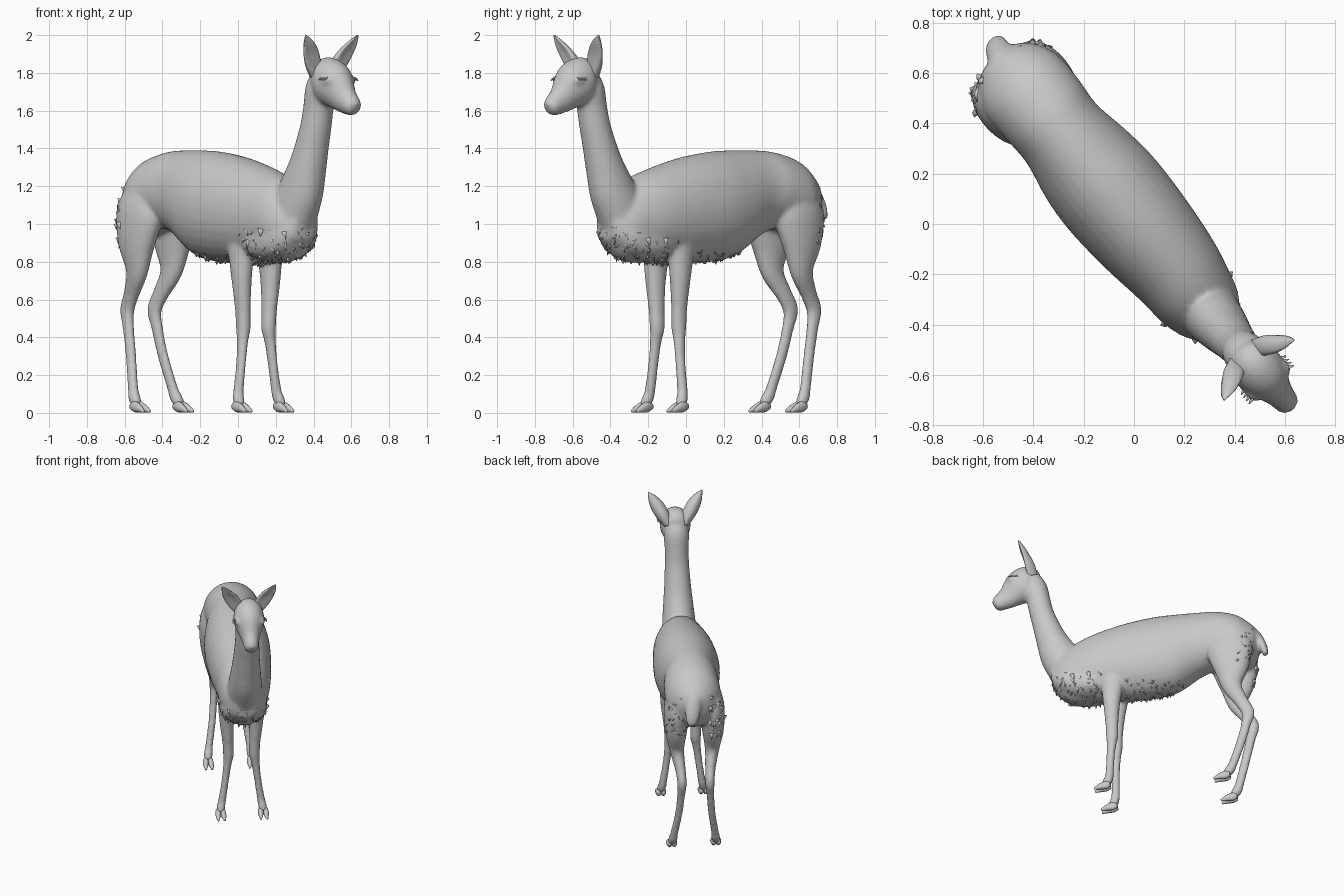
import bpy, bmesh, math, random
from mathutils import Vector, Matrix

random.seed(4)
if "Cube" in bpy.data.objects:
    bpy.data.objects.remove(bpy.data.objects["Cube"], do_unlink=True)

HEADING = 0.708      # the animal stands diagonally
LEG_SHIFT = 0.01     # legs sit slightly off the spine line

wool = bpy.data.materials.new("plain grey")
wool.use_nodes = True
GREY = (0.58, 0.58, 0.58, 1)
wool.diffuse_color = GREY
wool.node_tree.nodes["Principled BSDF"].inputs["Base Color"].default_value = GREY


def spline(a, b, c, d, t):
    """Smooth interpolation between section b and section c."""
    return [0.5 * (2 * q + (r - p) * t + (2 * p - 5 * q + 4 * r - s) * t * t
                   + (3 * q - p - 3 * r + s) * t ** 3) for p, q, r, s in zip(a, b, c, d)]


def loft(bm, sections, sides=20, steps=5, cup=0, upright=False, power=1):
    """Tube through (forward, left, height, half width, half depth) sections."""
    n = len(sections)
    path = []
    for i in range(n - 1):
        four = [sections[min(max(i + k, 0), n - 1)] for k in (-1, 0, 1, 2)]
        path += [spline(*four, j / steps) for j in range(steps)]
    path.append(sections[-1])
    centres = [Vector((p[1], -p[0], p[2])) for p in path]
    rings = []
    for i, p in enumerate(path):
        along = (centres[min(i + 1, len(path) - 1)] - centres[max(i - 1, 0)]).normalized()
        if upright:
            along = Vector((0, -1, 0))
        side = Vector((1, 0, 0))
        side = (side - along * side.dot(along)).normalized()
        up = along.cross(side)
        ring = []
        for k in range(sides):
            a = math.tau * k / sides
            c, s = (math.copysign(abs(f) ** power, f) for f in (math.cos(a), math.sin(a)))
            ring.append(bm.verts.new(centres[i] + side * p[3] * c + up * (p[4] * s - cup * p[3] * c * c)))
        rings.append(ring)
    for lower, upper in zip(rings, rings[1:]):
        for k in range(sides):
            m = (k + 1) % sides
            bm.faces.new((lower[k], lower[m], upper[m], upper[k]))
    bm.faces.new(rings[0][::-1])
    bm.faces.new(rings[-1])


def finish(name, bm):
    """Turn a bmesh into a smooth, turned object."""
    bmesh.ops.recalc_face_normals(bm, faces=bm.faces)
    mesh = bpy.data.meshes.new(name)
    bm.to_mesh(mesh)
    bm.free()
    obj = bpy.data.objects.new(name, mesh)
    bpy.context.scene.collection.objects.link(obj)
    mesh.materials.append(wool)
    mesh.polygons.foreach_set("use_smooth", [True] * len(mesh.polygons))
    obj.rotation_euler.z = HEADING
    return obj


def mirrored(sections, side, shift=0.0):
    return [(u, v * side + shift, z, w, d) for u, v, z, w, d in sections]


body = bmesh.new()
# Torso
loft(body, [(-.86, .02, 1.14, .07, .08), (-.82, .02, 1.12, .13, .145),
            (-.72, .02, 1.14, .185, .20), (-.58, .02, 1.175, .187, .205),
            (-.46, .015, 1.16, .182, .23), (-.3, .01, 1.11, .21, .28),
            (-.15, .01, 1.09, .222, .292), (.05, .01, 1.07, .212, .28),
            (.25, .01, 1.045, .188, .25), (.38, 0, 1.02, .168, .225),
            (.48, 0, 1.0, .135, .175), (.56, 0, 1.01, .07, .09)], sides=32, upright=True)
# Hanging chest wool
loft(body, [(.17, .005, .95, .15, .12), (.27, .005, .93, .165, .13), (.38, 0, .925, .16, .12),
            (.47, 0, .945, .14, .105), (.55, 0, .99, .085, .08)], upright=True, power=.75)
# Neck
loft(body, [(.40, 0, .92, .12, .13), (.455, 0, 1.06, .12, .135), (.515, 0, 1.18, .11, .13),
            (.565, 0, 1.3, .098, .106), (.605, 0, 1.42, .088, .09),
            (.635, 0, 1.52, .083, .082), (.656, 0, 1.62, .081, .08),
            (.68, 0, 1.72, .086, .082), (.71, 0, 1.8, .07, .06)], sides=24)
# Head and muzzle
loft(body, [(.66, 0, 1.765, .06, .06), (.69, 0, 1.77, .085, .10),
            (.735, 0, 1.765, .103, .12), (.79, 0, 1.727, .1, .12),
            (.86, 0, 1.668, .068, .083), (.91, 0, 1.636, .053, .063),
            (.943, 0, 1.616, .047, .049), (.96, 0, 1.606, .028, .028)], sides=24)
# Tail
loft(body, [(-.77, .02, 1.23, .045, .04), (-.83, .025, 1.2, .05, .038),
            (-.87, .035, 1.14, .053, .034), (-.9, .046, 1.07, .047, .028),
            (-.915, .052, 1.02, .025, .018)], sides=16)

HIND = [(-.65, .10, 1.16, .08, .13), (-.675, .118, 1.05, .088, .16),
        (-.69, .125, .9, .076, .125), (-.695, .12, .75, .05, .07),
        (-.76, .102, .63, .036, .048), (-.802, .095, .545, .032, .045),
        (-.787, .10, .45, .027, .034), (-.752, .112, .3, .025, .032),
        (-.705, .138, .13, .026, .031), (-.685, .145, .08, .031, .035),
        (-.655, .151, .04, .026, .027)]
FORE = [(.12, .10, 1.0, .07, .11), (.13, .10, .85, .06, .08),
        (.135, .10, .7, .05, .058), (.135, .092, .55, .039, .045),
        (.134, .088, .45, .037, .042), (.137, .096, .38, .029, .033),
        (.142, .112, .25, .025, .028), (.147, .133, .11, .027, .03),
        (.158, .141, .07, .03, .033), (.175, .146, .035, .025, .025)]
for side in (-1, 1):
    loft(body, mirrored(HIND, side, LEG_SHIFT))
    loft(body, mirrored(FORE, side, LEG_SHIFT))
    # Eyelids
    place = Matrix.Translation((side * .082, -.815, 1.762)) @ Matrix.Diagonal((.8, 1.3, .8, 1))
    bmesh.ops.create_uvsphere(body, u_segments=16, v_segments=10, radius=.032, matrix=place)

# Blend the lofts into one skin
skin = finish("body", body)
remesh = skin.modifiers.new("blend", 'REMESH')
remesh.mode = 'VOXEL'
remesh.voxel_size = .012
remesh.use_smooth_shade = True
smooth = skin.modifiers.new("soften", 'SMOOTH')
smooth.factor = .5
smooth.iterations = 6
graph = bpy.context.evaluated_depsgraph_get()
blended = bpy.data.meshes.new_from_object(skin.evaluated_get(graph))
skin.modifiers.clear()
skin.data = blended
if not blended.materials:
    blended.materials.append(wool)

# Ears, toes and eyelashes in pairs
for side, label in ((-1, "right"), (1, "left")):
    bm = bmesh.new()
    loft(bm, mirrored([(.69, .055, 1.79, .035, .035), (.7, .088, 1.85, .046, .032),
                       (.72, .122, 1.91, .046, .022), (.744, .155, 1.96, .031, .014),
                       (.764, .182, 2.0, .004, .004)], side), sides=16, cup=.45)
    finish(label + "_ear", bm)

    bm = bmesh.new()
    for k in range(4):
        u = .785 + k * .016
        loft(bm, mirrored([(u, .09, 1.772, .004, .01), (u + .004, .107, 1.768, .003, .007),
                           (u + .008, .118, 1.758, .001, .002)], side), sides=5, steps=2)
    finish(label + "_eyelashes", bm)

    for foot, u, v in (("front", .155, .145), ("hind", -.668, .15)):
        bm = bmesh.new()
        for toe in (-1, 1):
            x = v + toe * .016
            loft(bm, mirrored([(u - .02, x, .035, .012, .016), (u + .01, x, .033, .019, .029),
                               (u + .05, x + toe * .003, .023, .017, .021),
                               (u + .09, x + toe * .006, .008, .006, .007)],
                              side, LEG_SHIFT), sides=12)
        finish(label + "_" + foot + "_toes", bm)


def shaggy(p, normal):
    """Where ragged wool grows: chest, belly edge and back of the haunches."""
    u = -p.y
    chest = u > .2 and .76 < p.z < .96 and normal.z < .1
    belly = -.4 < u < .3 and .76 < p.z < .86 and normal.z < -.4
    haunch = -.85 < u < -.74 and .88 < p.z < 1.18 and abs(p.x) > .08
    return chest or belly or haunch


# Ragged wool locks
spots = [f for f in blended.polygons if shaggy(f.center, f.normal)]
bm = bmesh.new()
for face in random.sample(spots, min(240, len(spots))):
    lean = (face.normal * .25 + Vector((random.uniform(-.3, .3), random.uniform(-.3, .3), -.7))).normalized()
    size = random.uniform(.03, .055)
    turn = lean.to_track_quat('Z', 'Y').to_matrix().to_4x4()
    place = Matrix.Translation(face.center - face.normal * .008) @ turn @ Matrix.Diagonal((1.2, .7, 1, 1))
    bmesh.ops.create_cone(bm, cap_ends=True, segments=5, radius1=size * .5, radius2=.002,
                          depth=size, matrix=place)
finish("wool_locks", bm)
